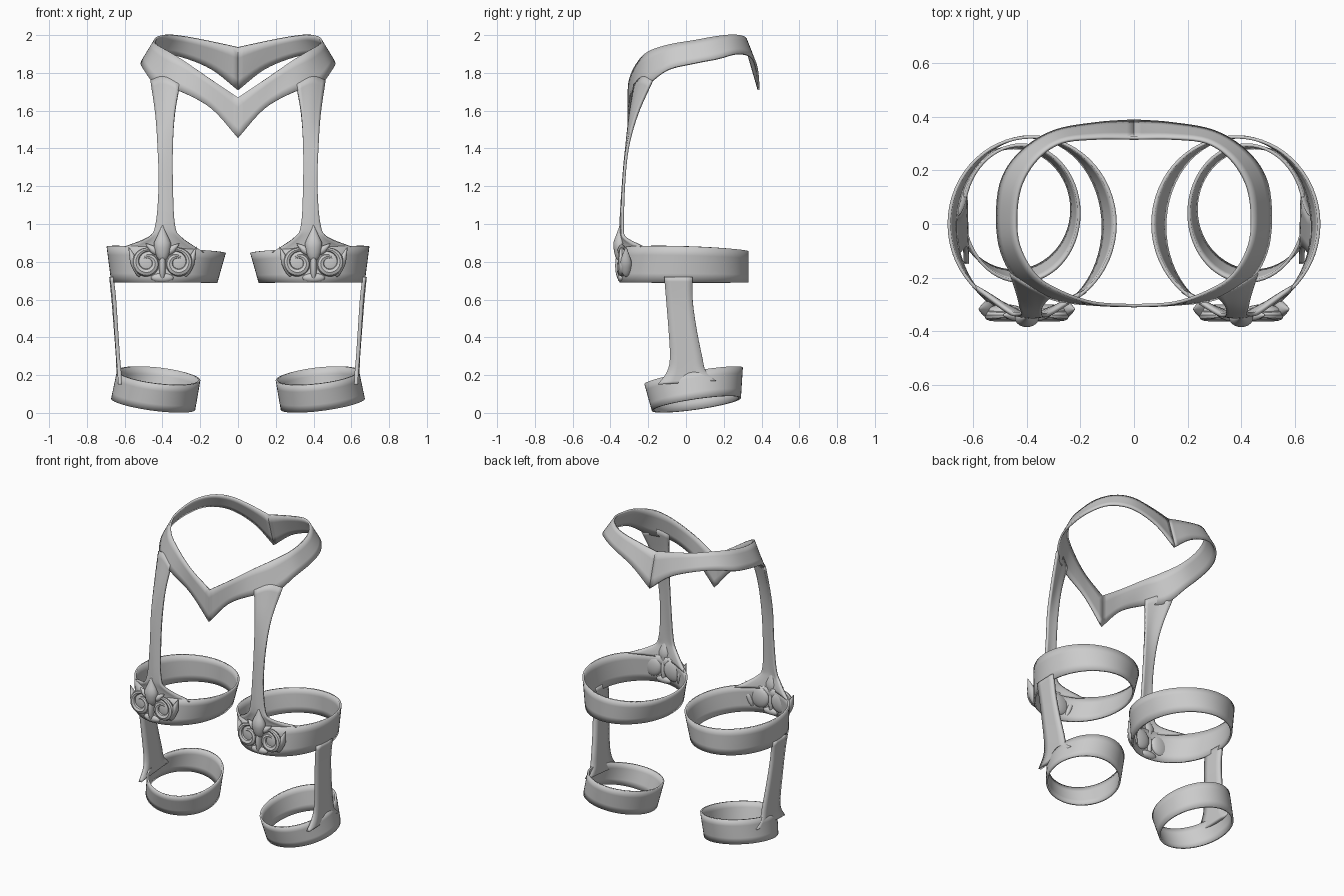
import bpy, bmesh, math
from mathutils import Vector

if "Cube" in bpy.data.objects:
    bpy.data.objects.remove(bpy.data.objects["Cube"])

grey = bpy.data.materials.new("plain grey")
grey.use_nodes = True
colour = (0.6, 0.6, 0.6, 1)
grey.diffuse_color = colour
grey.node_tree.nodes["Principled BSDF"].inputs["Base Color"].default_value = colour


def spline(points, steps, closed=False):
    """Smooth path through the points."""
    pts = [Vector(p) for p in points]
    if closed:
        ring = [pts[-1]] + pts + pts[:2]
    else:
        ring = [2 * pts[0] - pts[1]] + pts + [2 * pts[-1] - pts[-2]]
    path = []
    for a, b, c, d in zip(ring, ring[1:], ring[2:], ring[3:]):
        for i in range(steps):
            t = i / steps
            path.append((2 * b + (c - a) * t + (2 * a - 5 * b + 4 * c - d) * t * t
                         + (3 * b - a - 3 * c + d) * t ** 3) / 2)
    return path if closed else path + [pts[-1]]


def finish(obj, thickness=0):
    """Material, thickness, mirrored twin and shading."""
    obj.data.materials.append(grey)
    bpy.ops.object.select_all(action="DESELECT")
    obj.select_set(True)
    bpy.context.view_layer.objects.active = obj
    if thickness:
        solid = obj.modifiers.new("thickness", "SOLIDIFY")
        solid.thickness = thickness
        solid.offset = 0
    mirror = obj.modifiers.new("other side", "MIRROR")
    mirror.use_clip = True
    bpy.ops.object.shade_smooth_by_angle(angle=math.radians(40))
    return obj


def make_object(name, bm):
    bmesh.ops.recalc_face_normals(bm, faces=bm.faces)
    mesh = bpy.data.meshes.new(name)
    bm.to_mesh(mesh)
    bm.free()
    obj = bpy.data.objects.new(name, mesh)
    bpy.context.collection.objects.link(obj)
    return obj


def ribbon(name, rails, closed=False, steps=5, thickness=0.012):
    """Strap stretched across two or more edge curves."""
    bm = bmesh.new()
    paths = [spline(r, steps, closed) for r in rails]
    rows = [[bm.verts.new(v) for v in spline(cross, 4)] for cross in zip(*paths)]
    if closed:
        rows.append(rows[0])
    for r, s in zip(rows, rows[1:]):
        for i in range(len(r) - 1):
            bm.faces.new((r[i], r[i + 1], s[i + 1], s[i]))
    return finish(make_object(name, bm), thickness)


def hoop(centre, radii, tilt, count=20):
    """Tilted oval edge of a leg band."""
    edge = []
    for i in range(count):
        a = math.tau * i / count
        c, s = math.cos(a), math.sin(a)
        edge.append((centre[0] + radii[0] * c, centre[1] + radii[1] * s,
                     centre[2] + tilt[0] * c + tilt[1] * s))
    return edge


# Shoulder collar with pointed front and back
collar_top = [(0, -.305, 1.67), (.15, -.295, 1.77), (.28, -.25, 1.86), (.37, -.19, 1.915),
              (.43, -.08, 1.95), (.44, .04, 1.97), (.42, .15, 1.99), (.36, .245, 2),
              (.27, .305, 1.99), (.14, .32, 1.965), (0, .32, 1.935)]
collar_low = [(0, -.305, 1.455), (.14, -.3, 1.61), (.3, -.28, 1.7), (.43, -.21, 1.735),
              (.495, -.1, 1.815), (.51, .04, 1.85), (.49, .17, 1.875), (.42, .27, 1.9),
              (.3, .345, 1.885), (.14, .375, 1.82), (0, .385, 1.71)]
ribbon("shoulder_collar", [collar_top, collar_low])

# Front straps flaring into the thigh bands
outer = [(.46, -.18, 1.76), (.435, -.26, 1.58), (.425, -.31, 1.4), (.42, -.33, 1.2),
         (.435, -.335, 1), (.475, -.325, .93), (.6, -.23, .88)]
middle = [(.39, -.225, 1.78), (.385, -.285, 1.58), (.385, -.315, 1.4), (.383, -.333, 1.2),
          (.385, -.345, 1), (.39, -.342, .93), (.39, -.335, .86)]
inner = [(.31, -.27, 1.74), (.335, -.295, 1.58), (.345, -.315, 1.4), (.345, -.33, 1.2),
         (.335, -.34, 1), (.3, -.328, .93), (.18, -.25, .85)]
ribbon("front_strap", [outer, middle, inner], thickness=0.015)

# Thigh bands and lower leg bands
ribbon("thigh_band", [hoop((.38, 0, .865), (.31, .325), (.017, -.01)),
                      hoop((.39, -.01, .69), (.275, .335), (0, 0))], True, 3)
ribbon("lower_leg_band", [hoop((.42, .04, .197), (.215, .255), (.024, .043)),
                          hoop((.449, .055, .046), (.217, .23), (.028, .033))], True, 3)

# Outer straps joining the leg bands
front_edge = [(.668, -.115, .72), (.655, -.105, .6), (.645, -.093, .45), (.635, -.085, .3),
              (.628, -.1, .22), (.625, -.15, .15)]
rear_edge = [(.672, .035, .72), (.66, .035, .6), (.648, .055, .45), (.637, .085, .3),
             (.634, .105, .22), (.632, .16, .17)]
ribbon("outer_leg_strap", [front_edge, rear_edge], thickness=0.02)


def boss(name, place, size, tip=0, turn=0):
    """Raised rounded form, optionally drawn out to a point at the top."""
    bpy.ops.mesh.primitive_uv_sphere_add(segments=20, ring_count=12, radius=1)
    obj = bpy.context.object
    obj.name = name
    c, s = math.cos(turn), math.sin(turn)
    for v in obj.data.vertices:
        x, y, z = v.co
        shrink = 1 - tip * max(z, 0)
        x, y, z = x * size[0] * shrink, y * size[1] * shrink, z * size[2]
        v.co = (place[0] + x * c + z * s, place[1] + y, place[2] + z * c - x * s)
    return finish(obj)


def scroll(name, centre, side):
    """Tapering curl of raised leaf work."""
    bm = bmesh.new()
    rows = []
    count = 30
    for i in range(count + 1):
        t = i / count
        a = math.radians(115) - t * math.radians(440)
        reach = .072 - .045 * t
        out = Vector((side * math.cos(a), 0, math.sin(a)))
        mid = Vector(centre) + out * reach
        width = .022 * math.sin(math.pi * (.12 + .8 * t))
        rows.append([bm.verts.new(mid + out * width * math.cos(b)
                                  + Vector((0, 1.1 * width * math.sin(b), 0)))
                     for b in (math.tau * k / 8 for k in range(8))])
    for r, s in zip(rows, rows[1:]):
        for k in range(8):
            n = (k + 1) % 8
            bm.faces.new((r[k], r[n], s[n], s[k]))
    bm.faces.new(rows[0])
    bm.faces.new(rows[-1])
    return finish(make_object(name, bm))


# Leaf ornament on the front of each thigh band
boss("ornament_bud", (.4, -.35, .9), (.045, .035, .1), .9)
boss("ornament_stem", (.4, -.345, .78), (.018, .03, .085))
boss("ornament_foot", (.4, -.34, .715), (.06, .022, .025))
for label, side in (("inner", -1), ("outer", 1)):
    x = .4 + side * .08
    scroll(label + "_scroll", (x, -.34, .795), side)
    boss(label + "_scroll_pad", (x, -.325, .795), (.07, .025, .07))
    boss(label + "_leaf", (.4 + side * .05, -.34, .865), (.02, .022, .05), .6, side * .9)
    boss(label + "_side_leaf", (.4 + side * .15, -.318, .8), (.022, .03, .085), .7, side * .35)
